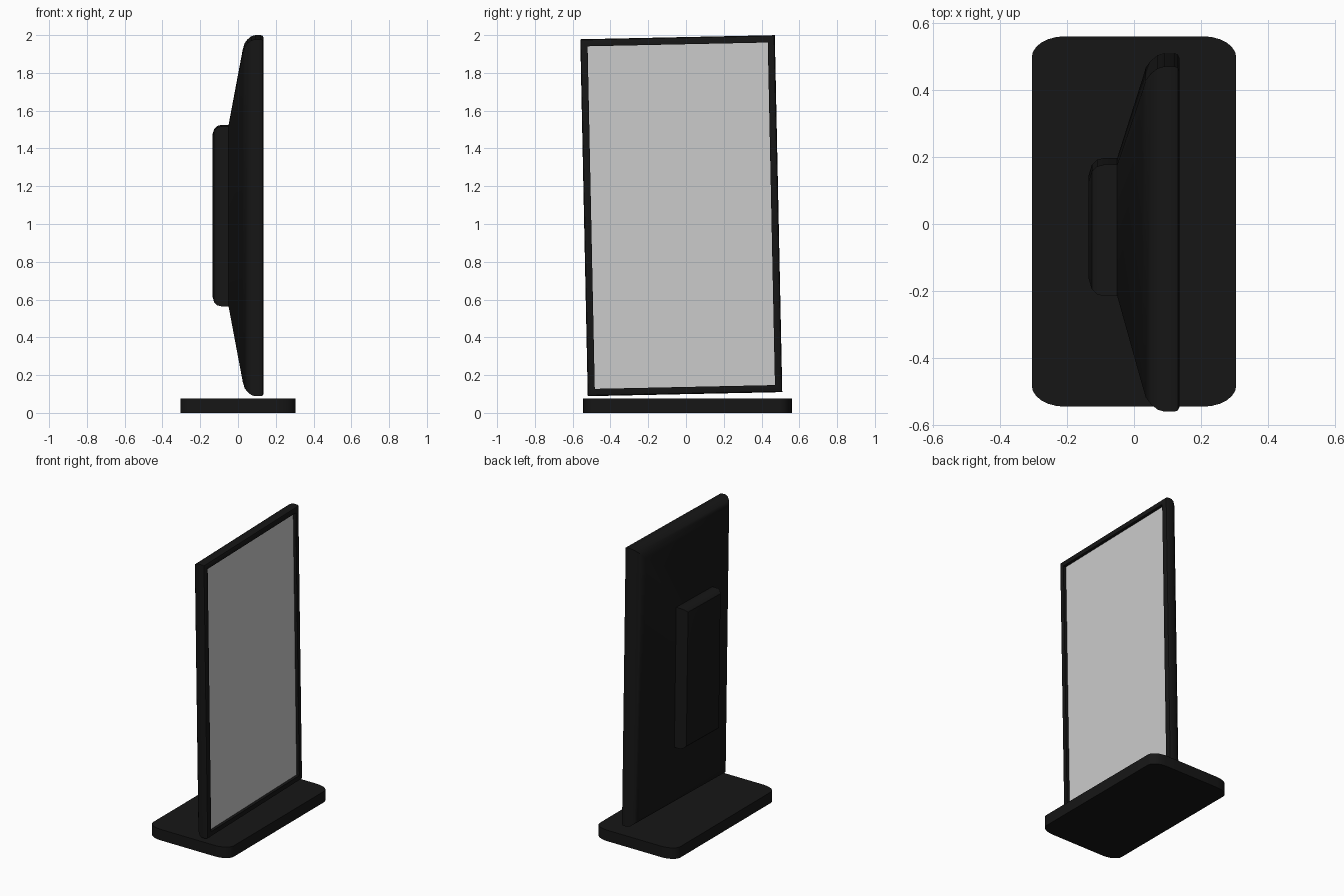
import bpy, bmesh, math

if "Cube" in bpy.data.objects:
    bpy.data.objects.remove(bpy.data.objects["Cube"])

black = bpy.data.materials.new("black_plastic")
black.diffuse_color = (0.008, 0.008, 0.008, 1)
black.use_nodes = True
black.node_tree.nodes["Principled BSDF"].inputs["Base Color"].default_value = black.diffuse_color


def loft(name, rings, cap_start, cap_end, mat=None):
    """Skin a list of vertex rings with quads, optionally closing the ends."""
    bm = bmesh.new()
    loops = [[bm.verts.new(p) for p in ring] for ring in rings]
    n = len(loops[0])
    for a, b in zip(loops, loops[1:]):
        for i in range(n):
            j = (i + 1) % n
            bm.faces.new((a[i], a[j], b[j], b[i]))
    if cap_start:
        bm.faces.new(loops[0])
    if cap_end:
        bm.faces.new(loops[-1])
    bmesh.ops.recalc_face_normals(bm, faces=bm.faces)
    me = bpy.data.meshes.new(name)
    bm.to_mesh(me)
    bm.free()
    ob = bpy.data.objects.new(name, me)
    bpy.context.collection.objects.link(ob)
    if mat:
        me.materials.append(mat)
    bpy.ops.object.select_all(action='DESELECT')
    ob.select_set(True)
    bpy.context.view_layer.objects.active = ob
    bpy.ops.object.shade_smooth_by_angle(angle=math.radians(30))
    return ob


def rect(x, hy, hz, cy=0.0):
    return [(x, cy + sy * hy, sz * hz) for sy, sz in ((-1, -1), (1, -1), (1, 1), (-1, 1))]


# Monitor housing: (x, inset) from recessed front, round the rim, to the tapered back
HY, HZ = 0.515, 0.945
RECESS = 0.115
rim = [(RECESS, 0.038), (0.135, 0.038), (0.135, 0.012), (0.131, 0.004), (0.122, 0),
       (0.09, 0), (0.07, 0.006), (0.05, 0.022), (0.035, 0.042), (0.025, 0.075)]
rings = [rect(x, HY - i, HZ - i) for x, i in rim]

# Raised block in the middle of the back, with a rounded outer edge
BY, BZ, BC = 0.196, 0.476, 0.016
block = [(-0.05, 0), (-0.09, 0), (-0.11, 0.005), (-0.126, 0.02), (-0.135, 0.05)]
rings += [rect(x, BY - i, BZ - i, BC) for x, i in block]
housing = loft("monitor_housing", rings, False, True, black)

# Screen panel closing the recess
screen = loft("screen", [rect(RECESS, HY - 0.038, HZ - 0.038),
                         rect(RECESS - 0.01, HY - 0.04, HZ - 0.04)], True, False)

# The monitor hangs slightly crooked
for ob in (housing, screen):
    ob.location = (0, -0.025, 1.044)
    ob.rotation_euler.x = math.radians(1.2)

# Base plate with rounded corners
outline = []
for k, (sx, sy) in enumerate(((1, 1), (-1, 1), (-1, -1), (1, -1))):
    for s in range(7):
        a = math.radians(90 * k + 15 * s)
        outline.append((sx * 0.205 + 0.1 * math.cos(a), 0.0075 + sy * 0.49 + 0.0625 * math.sin(a)))
loft("base_plate", [[(x, y, z) for x, y in outline] for z in (0, 0.075)], True, True, black)
